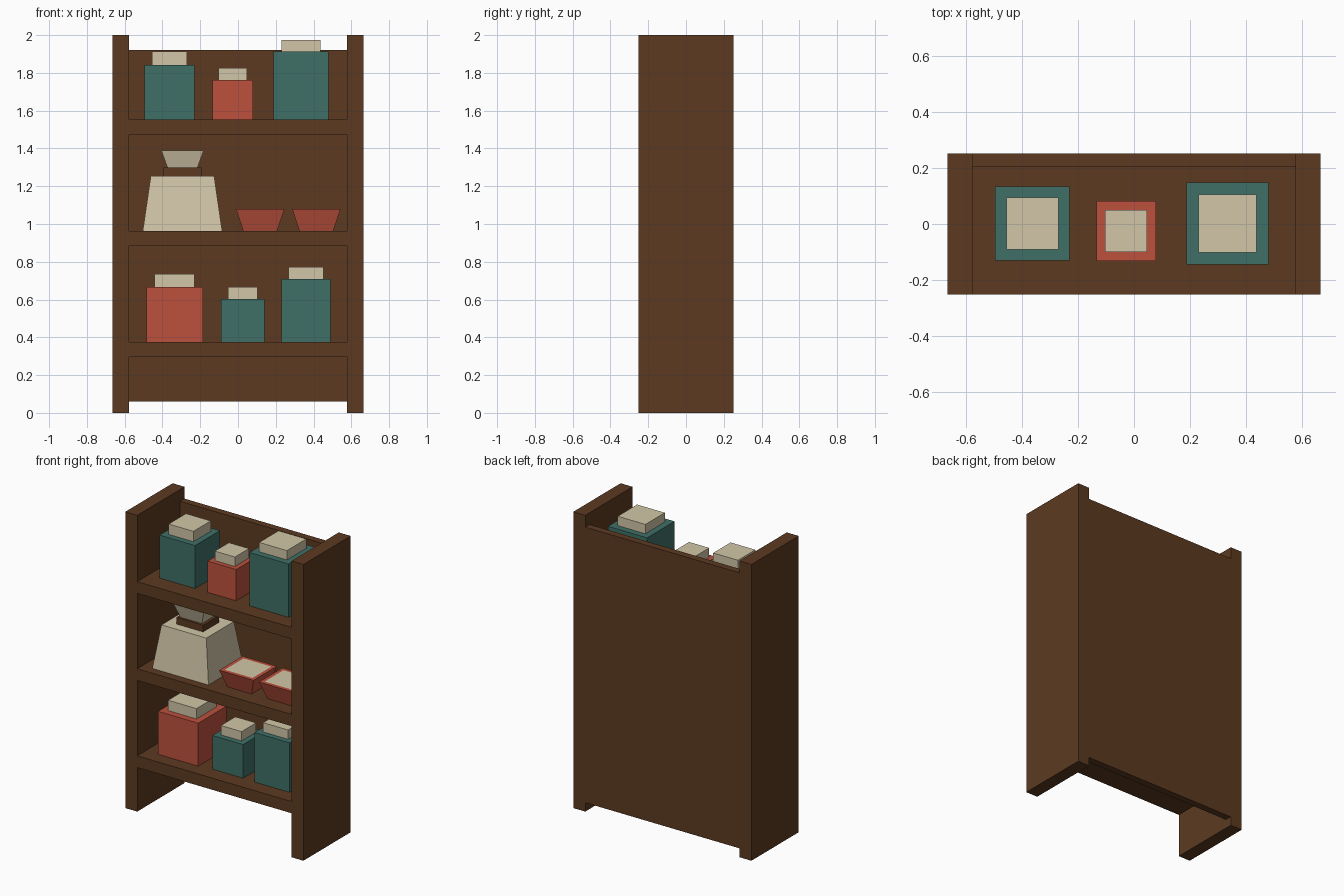
import bpy, bmesh

default = bpy.data.objects.get("Cube")
if default:
    bpy.data.objects.remove(default)


def material(name, hex_code):
    """Flat material from an sRGB hex code, stored as linear values."""
    srgb = [int(hex_code[i:i + 2], 16) / 255 for i in (0, 2, 4)]
    colour = [((c + 0.055) / 1.055) ** 2.4 for c in srgb] + [1]
    mat = bpy.data.materials.new(name)
    mat.use_nodes = True
    mat.diffuse_color = colour
    bsdf = next(n for n in mat.node_tree.nodes if n.type == 'BSDF_PRINCIPLED')
    bsdf.inputs["Base Color"].default_value = colour
    return mat


WOOD = material("dark wood", "5C3A21")
CREAM = material("cream", "D2C6A8")
RED = material("brick red", "BC513D")
TEAL = material("deep teal", "3F7067")


def block(name, mat, centre, bottom, top, z0, z1, fill=None, rim=0.035):
    """Box or tapered box; bottom and top are (width, depth).
    With fill, the top face is inset by rim and takes that material."""
    bm = bmesh.new()
    bmesh.ops.create_cube(bm, size=1)
    for v in bm.verts:
        w, d = top if v.co.z > 0 else bottom
        v.co = (centre[0] + v.co.x * w, centre[1] + v.co.y * d,
                z1 if v.co.z > 0 else z0)
    if fill:
        bm.normal_update()
        lid = max(bm.faces, key=lambda f: f.normal.z)
        bmesh.ops.inset_region(bm, faces=[lid], thickness=rim)
        lid.material_index = 1
    mesh = bpy.data.meshes.new(name)
    bm.to_mesh(mesh)
    bm.free()
    mesh.materials.append(mat)
    if fill:
        mesh.materials.append(fill)
    obj = bpy.data.objects.new(name, mesh)
    bpy.context.collection.objects.link(obj)
    return obj


def box(name, mat, x0, x1, y0, y1, z0, z1):
    size = (x1 - x0, y1 - y0)
    return block(name, mat, ((x0 + x1) / 2, (y0 + y1) / 2), size, size, z0, z1)


# Rack: two side panels, a back panel and three shelves
HALF, INNER, DEPTH, BACK = 0.665, 0.576, 0.252, 0.205
box("right_side_panel", WOOD, -HALF, -INNER, -DEPTH, DEPTH, 0, 2)
box("left_side_panel", WOOD, INNER, HALF, -DEPTH, DEPTH, 0, 2)
box("back_panel", WOOD, -INNER, INNER, BACK, DEPTH, 0.06, 1.92)
SHELF_TOPS = {"lower": 0.376, "middle": 0.964, "upper": 1.552}
for level, z in SHELF_TOPS.items():
    box(level + "_shelf", WOOD, -INNER, INNER, -DEPTH, BACK, z - 0.079, z)


# Square jars with lids: level, colour, x, y, width, body top, lid width, lid top
JARS = [
    ("upper", TEAL, -0.362, 0.002, 0.265, 1.842, 0.185, 1.912),
    ("upper", RED, -0.028, -0.025, 0.213, 1.763, 0.15, 1.827),
    ("upper", TEAL, 0.333, 0.002, 0.292, 1.912, 0.207, 1.975),
    ("lower", RED, -0.335, -0.01, 0.30, 0.666, 0.212, 0.736),
    ("lower", TEAL, 0.025, -0.03, 0.23, 0.603, 0.155, 0.666),
    ("lower", TEAL, 0.36, -0.02, 0.26, 0.71, 0.186, 0.773),
]
for i, (level, mat, x, y, w, z1, lid, z2) in enumerate(JARS):
    name = f"{level}_jar_{i % 3 + 1}"
    block(name, mat, (x, y), (w, w), (w, w), SHELF_TOPS[level], z1)
    block(name + "_lid", CREAM, (x, y), (lid, lid), (lid, lid), z1, z2)

# Grinder on the middle shelf: tapered body, wooden collar, flared hopper
Z = SHELF_TOPS["middle"]
SPOT = (-0.294, -0.01)
block("grinder_body", CREAM, SPOT, (0.42, 0.37), (0.335, 0.295), Z, 1.255)
block("grinder_collar", WOOD, SPOT, (0.2, 0.17), (0.2, 0.17), 1.255, 1.30)
block("grinder_hopper", CREAM, SPOT, (0.16, 0.14), (0.225, 0.195), 1.30, 1.39)

# Flared bowls with a cream filling
for i, x in enumerate((0.117, 0.415)):
    block(f"bowl_{i + 1}", RED, (x, -0.06), (0.18, 0.18), (0.257, 0.25),
          Z, 1.08, fill=CREAM)
